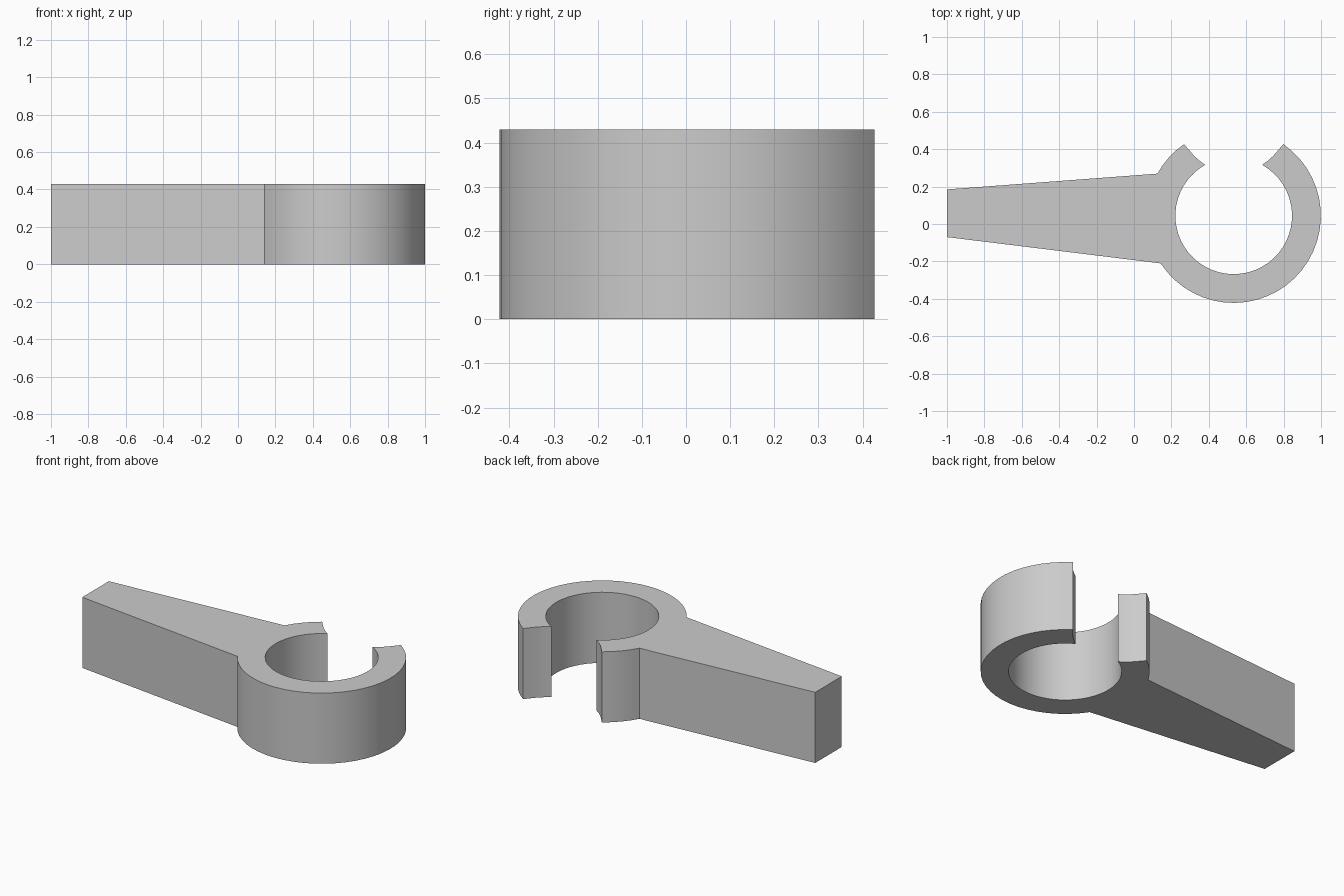
import bpy, bmesh
from math import cos, sin, radians

if "Cube" in bpy.data.objects:
    bpy.data.objects.remove(bpy.data.objects["Cube"])

HEIGHT = 0.43
CX, CY = 0.533, 0.044          # centre of the clip ring
R_OUT, R_IN = 0.466, 0.312
CUT_Y, R_CUT = 0.572, 0.2965   # round cut that opens the clip


def arc(cy, r, a0, a1, n):
    """Points on an arc about (CX, cy), angles in degrees."""
    return [(CX + r * cos(radians(a0 + (a1 - a0) * i / n)),
             cy + r * sin(radians(a0 + (a1 - a0) * i / n))) for i in range(n + 1)]


# Outline: tapered arm, outer ring, jaw tips, inner bore
outline = [(-1, 0.185), (-1, -0.07)]
outline += arc(CY, R_OUT, 213.1, 415.3, 28)
outline += arc(CUT_Y, R_CUT, -29.7, -60, 4)[1:-1]
outline += arc(CY, R_IN, 60.8, -240.8, 42)
outline += arc(CUT_Y, R_CUT, -120, -150.3, 4)[1:-1]
outline += arc(CY, R_OUT, 124.7, 151.1, 4)

# Extrude the outline upwards
bm = bmesh.new()
face = bm.faces.new([bm.verts.new((x, y, 0)) for x, y in outline])
ext = bmesh.ops.extrude_face_region(bm, geom=[face], use_keep_orig=True)
bmesh.ops.translate(bm, vec=(0, 0, HEIGHT),
                    verts=[g for g in ext["geom"] if isinstance(g, bmesh.types.BMVert)])
bmesh.ops.recalc_face_normals(bm, faces=bm.faces)
mesh = bpy.data.meshes.new("open_clip_with_arm")
bm.to_mesh(mesh)
bm.free()

clip = bpy.data.objects.new("open_clip_with_arm", mesh)
bpy.context.collection.objects.link(clip)
bpy.context.view_layer.objects.active = clip
clip.select_set(True)
bpy.ops.object.shade_smooth_by_angle(angle=radians(20))
